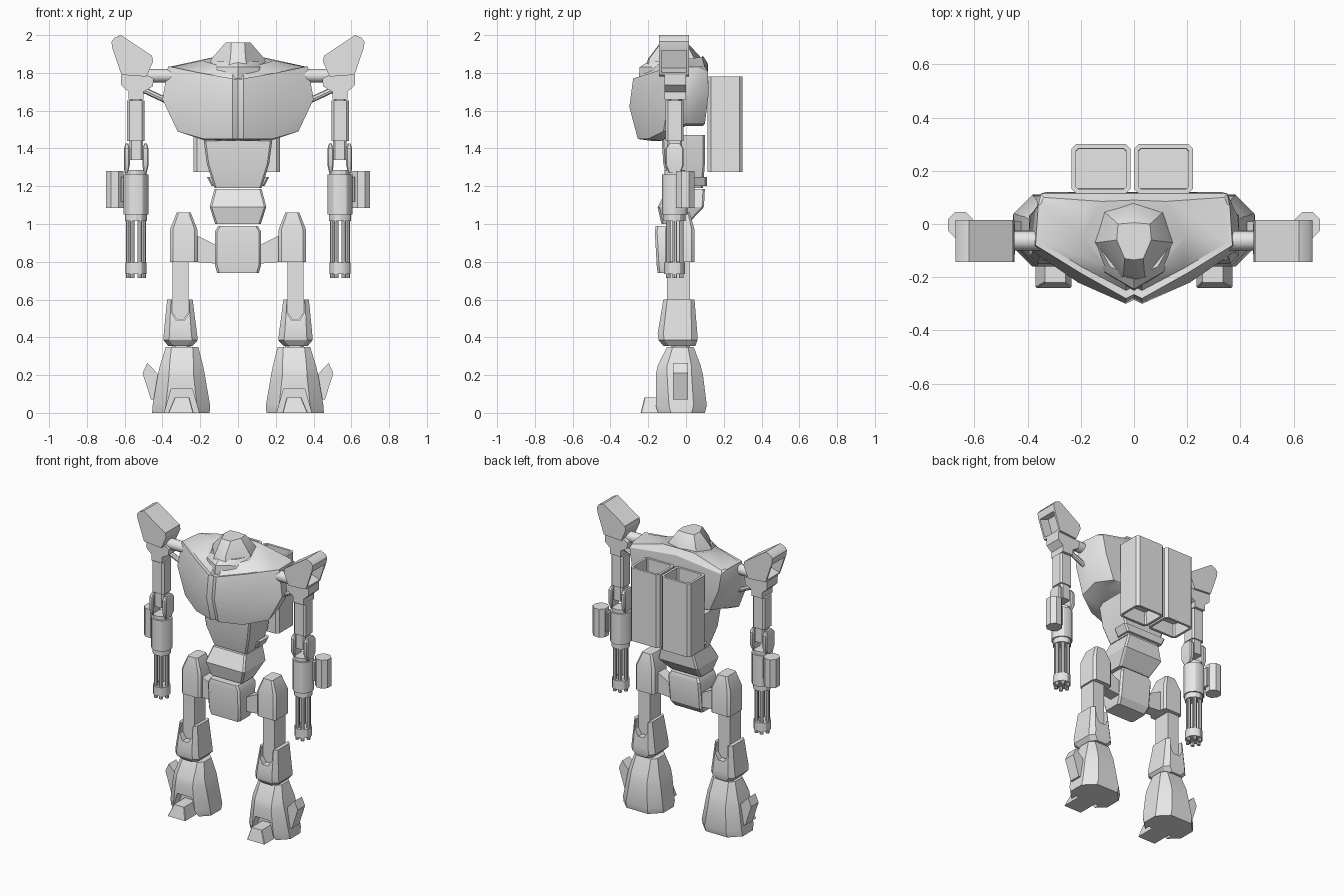
import bpy, bmesh, math
from mathutils import Vector

grey = bpy.data.materials.new("plain_grey")
grey.diffuse_color = (0.8, 0.8, 0.8, 1)


def finish(name, bm, mirror=False):
    bmesh.ops.recalc_face_normals(bm, faces=bm.faces)
    me = bpy.data.meshes.new(name)
    bm.to_mesh(me)
    bm.free()
    me.materials.append(grey)
    ob = bpy.data.objects.new(name, me)
    bpy.context.collection.objects.link(ob)
    if mirror:
        ob.modifiers.new("mirror", 'MIRROR')
    return ob


def loft_bm(rings):
    bm = bmesh.new()
    vs = [[bm.verts.new(p) for p in r] for r in rings]
    n = len(vs[0])
    for a, b in zip(vs, vs[1:]):
        for i in range(n):
            j = (i + 1) % n
            bm.faces.new((a[i], a[j], b[j], b[i]))
    bm.faces.new(vs[0][::-1])
    bm.faces.new(vs[-1])
    bmesh.ops.recalc_face_normals(bm, faces=bm.faces)
    return bm


def whole(half):
    """Complete a half ring that starts and ends on x = 0."""
    return half + [(-x, y, z) for x, y, z in half[-2:0:-1]]


def flat(z, pts):
    return whole([(x, y, z) for x, y in pts])


def oct_ring(z, x0, x1, y0, y1, c):
    return [(x0 + c, y0, z), (x1 - c, y0, z), (x1, y0 + c, z), (x1, y1 - c, z),
            (x1 - c, y1, z), (x0 + c, y1, z), (x0, y1 - c, z), (x0, y0 + c, z)]


def stack(name, levels, mirror=False):
    return finish(name, loft_bm([oct_ring(*l) for l in levels]), mirror)


def prism_bm(poly, y0, y1):
    return loft_bm([[(x, y, z) for x, z in poly] for y in (y0, y1)])


def prism(name, poly, y0, y1, mirror=True):
    return finish(name, prism_bm(poly, y0, y1), mirror)


def recess(bm, pick, wall, depth):
    """Hollow out every face whose normal passes the test."""
    bm.normal_update()
    for f in [f for f in bm.faces if pick(f.normal)]:
        bmesh.ops.inset_region(bm, faces=[f], thickness=wall, depth=0)
        bmesh.ops.inset_region(bm, faces=[f], thickness=0.001, depth=-depth)


def rod(name, p, q, r, n=12, mirror=True):
    p, q = Vector(p), Vector(q)
    bm = bmesh.new()
    bmesh.ops.create_cone(bm, cap_ends=True, segments=n, radius1=r, radius2=r,
                          depth=(q - p).length)
    rot = (q - p).to_track_quat('Z', 'Y').to_matrix()
    for v in bm.verts:
        v.co = rot @ v.co + (p + q) / 2
    return finish(name, bm, mirror)


def cut(ob, poly, y0, y1):
    cutter = prism(ob.name + "_cutter", poly, y0, y1, False)
    cutter.hide_render = True
    cutter.hide_viewport = True
    mod = ob.modifiers.new("cut", 'BOOLEAN')
    mod.operation, mod.solver, mod.object = 'DIFFERENCE', 'EXACT', cutter
    ob.modifiers.move(len(ob.modifiers) - 1, 0)


# chest with a grooved bow-shaped front and a stepped upper rim
chest = [
    [(0, -.17, 1.44), (.03, -.18, 1.44), (.17, -.13, 1.44), (.23, -.10, 1.46),
     (.24, .0, 1.52), (.20, .09, 1.52), (0, .09, 1.52)],
    [(0, -.24, 1.45), (.03, -.255, 1.45), (.18, -.20, 1.45), (.32, -.12, 1.49),
     (.32, .0, 1.53), (.25, .10, 1.53), (0, .10, 1.53)],
    [(0, -.285, 1.62), (.03, -.30, 1.62), (.21, -.22, 1.64), (.40, -.09, 1.66),
     (.39, .03, 1.68), (.33, .12, 1.69), (0, .12, 1.69)],
    [(0, -.265, 1.765), (.03, -.28, 1.77), (.20, -.185, 1.80), (.37, -.08, 1.835),
     (.36, .07, 1.83), (.35, .115, 1.81), (0, .115, 1.85)],
    [(0, -.235, 1.765), (.03, -.25, 1.765), (.19, -.165, 1.795), (.35, -.07, 1.832),
     (.35, .075, 1.835), (.34, .10, 1.83), (0, .11, 1.86)],
    [(0, -.22, 1.80), (.03, -.22, 1.81), (.12, -.15, 1.845), (.19, -.05, 1.865),
     (.19, .05, 1.87), (.12, .085, 1.885), (0, .09, 1.89)],
]
finish("chest", loft_bm([whole(h) for h in chest]))

# cockpit canopy and its collar
finish("cockpit_collar", loft_bm([
    flat(1.77, [(0, -.25), (.12, -.18), (.17, -.07), (.13, .03), (0, .05)]),
    flat(1.83, [(0, -.245), (.11, -.18), (.16, -.07), (.12, .03), (0, .05)]),
    flat(1.86, [(0, -.20), (.09, -.16), (.14, -.07), (.11, .03), (0, .05)])]))
finish("canopy", loft_bm([
    flat(1.83, [(0, -.215), (.05, -.20), (.155, -.07), (.12, .05), (0, .09)]),
    flat(1.875, [(0, -.20), (.04, -.195), (.14, -.07), (.11, .045), (0, .085)]),
    flat(1.962, [(0, -.135), (.035, -.13), (.065, -.06), (.06, .0), (0, .005)])]))

# launcher tubes on the back, open at both ends
for name, x in (("left_back_tube", -.235), ("right_back_tube", .0)):
    bm = loft_bm([oct_ring(z, x, x + .222, .115, .30, .018) for z in (1.275, 1.78)])
    recess(bm, lambda n: abs(n.z) > .9, .018, .09)
    finish(name, bm)

# waist, belly and pelvis
stack("waist", [(1.19, -.125, .125, -.09, .09, .01), (1.32, -.165, .165, -.12, .10, .01),
                (1.47, -.185, .185, -.13, .10, .01)])
stack("waist_flange", [(1.20, -.14, .14, .0, .11, .01), (1.25, -.165, .165, .0, .11, .01)])
stack("belly", [(1.0, -.12, .12, -.13, .01, .01), (1.09, -.15, .15, -.15, .095, .01),
                (1.185, -.125, .125, -.10, .10, .01)])
stack("pelvis", [(.74, -.11, .11, -.15, -.02, .012), (.78, -.122, .122, -.155, .01, .012),
                 (.96, -.122, .122, -.165, .03, .012), (.99, -.105, .105, -.16, .02, .012)])

# hips and legs
prism("hip_link", [(.11, .79), (.24, .80), (.24, .95), (.11, .885)], -.08, .0)
stack("hip_pod", [(.80, .215, .36, -.11, .045, .015), (.97, .215, .36, -.11, .045, .015),
                  (1.06, .25, .325, -.09, .02, .01)], True)
prism("thigh", [(.262, .82), (.262, .53), (.285, .495), (.325, .495), (.348, .53),
                (.348, .82)], -.10, .02)
shin = stack("shin", [(.355, .24, .37, -.12, .05, .03), (.385, .213, .395, -.145, .06, .03),
                      (.42, .217, .393, -.15, .06, .03), (.60, .24, .375, -.12, .045, .02)], True)
cut(shin, [(.26, .70), (.26, .53), (.283, .49), (.327, .49), (.35, .53), (.35, .70)], -.3, .3)
stack("ankle", [(.32, .25, .35, -.08, .02, .02), (.38, .25, .35, -.08, .02, .02)], True)
foot = stack("foot", [(0, .15, .455, -.15, .10, .07), (.04, .148, .452, -.16, .11, .07),
                      (.20, .175, .425, -.16, .09, .06), (.25, .185, .413, -.15, .078, .05),
                      (.35, .21, .382, -.10, .04, .03)], True)
cut(foot, [(.20, -.02), (.243, .13), (.352, .13), (.395, -.02)], -.4, -.10)
stack("toe", [(0, .235, .37, -.24, -.08, .004), (.082, .257, .335, -.22, -.08, .004)], True)
prism("foot_fin", [(.48, .265), (.505, .21), (.46, .07), (.41, .07), (.41, .19)], -.07, .01)

# shoulders
bm = prism_bm([(.62, 2.0), (.655, 1.985), (.67, 1.965), (.665, 1.93), (.617, 1.79),
               (.485, 1.78), (.45, 1.86), (.455, 1.89)], -.143, .015)
recess(bm, lambda n: n.x > .9 and n.z < -.2, .018, .07)
finish("shoulder_guard", bm, True)
prism("shoulder_hub", [(.50, 1.66), (.50, 1.70), (.45, 1.73), (.447, 1.77), (.485, 1.79),
                       (.62, 1.79), (.618, 1.735), (.58, 1.70), (.58, 1.66)], -.115, .0)
rod("shoulder_axle", (.33, -.063, 1.785), (.50, -.063, 1.785), .036, 16)
rod("shoulder_strut", (.36, -.04, 1.645), (.50, -.04, 1.71), .016, 8)

# arms
AX, AY = .54, -.06
stack("upper_arm", [(1.44, .495, .587, -.108, -.012, .012),
                    (1.655, .495, .587, -.108, -.012, .012)], True)
stack("upper_arm_neck", [(1.64, .51, .57, -.09, -.03, .01), (1.70, .51, .57, -.09, -.03, .01)], True)
stack("elbow_block", [(1.34, .503, .575, -.10, -.02, .01), (1.45, .503, .575, -.10, -.02, .01)], True)
for name, x0, x1 in (("inner_elbow_fork", .474, .505), ("outer_elbow_fork", .573, .604)):
    stack(name, [(1.27, x0 + .01, x1 - .003, -.09, -.03, .004), (1.31, x0, x1, -.108, -.012, .006),
                 (1.40, x0, x1, -.108, -.012, .006), (1.425, x0 + .008, x1 - .008, -.09, -.03, .004)], True)
rod("wrist", (AX, AY, 1.24), (AX, AY, 1.285), .055, 12)
rod("gun_body", (AX, AY, 1.05), (AX, AY, 1.262), .067, 12)
rod("gun_neck", (AX, AY, 1.015), (AX, AY, 1.06), .058, 12)
rod("gun_collar", (AX, AY, .735), (AX, AY, .795), .056, 12)
for i in range(6):
    a = math.radians(60 * i)
    bx, by = AX + .04 * math.cos(a), AY + .04 * math.sin(a)
    rod(f"gun_barrel_{i + 1}", (bx, by, .713), (bx, by, 1.02), .0125, 8)
stack("side_canister", [(1.085, .605, .70, -.052, .045, .028), (1.28, .605, .70, -.052, .045, .028)], True)
stack("canister_mount", [(1.12, .59, .62, -.05, .01, .005), (1.25, .59, .62, -.05, .01, .005)], True)

# smooth the gentle bends, keep the hard edges
bpy.ops.object.select_all(action='DESELECT')
for ob in bpy.data.objects:
    if not ob.hide_render:
        ob.select_set(True)
        bpy.context.view_layer.objects.active = ob
bpy.ops.object.shade_smooth_by_angle(angle=math.radians(30))
